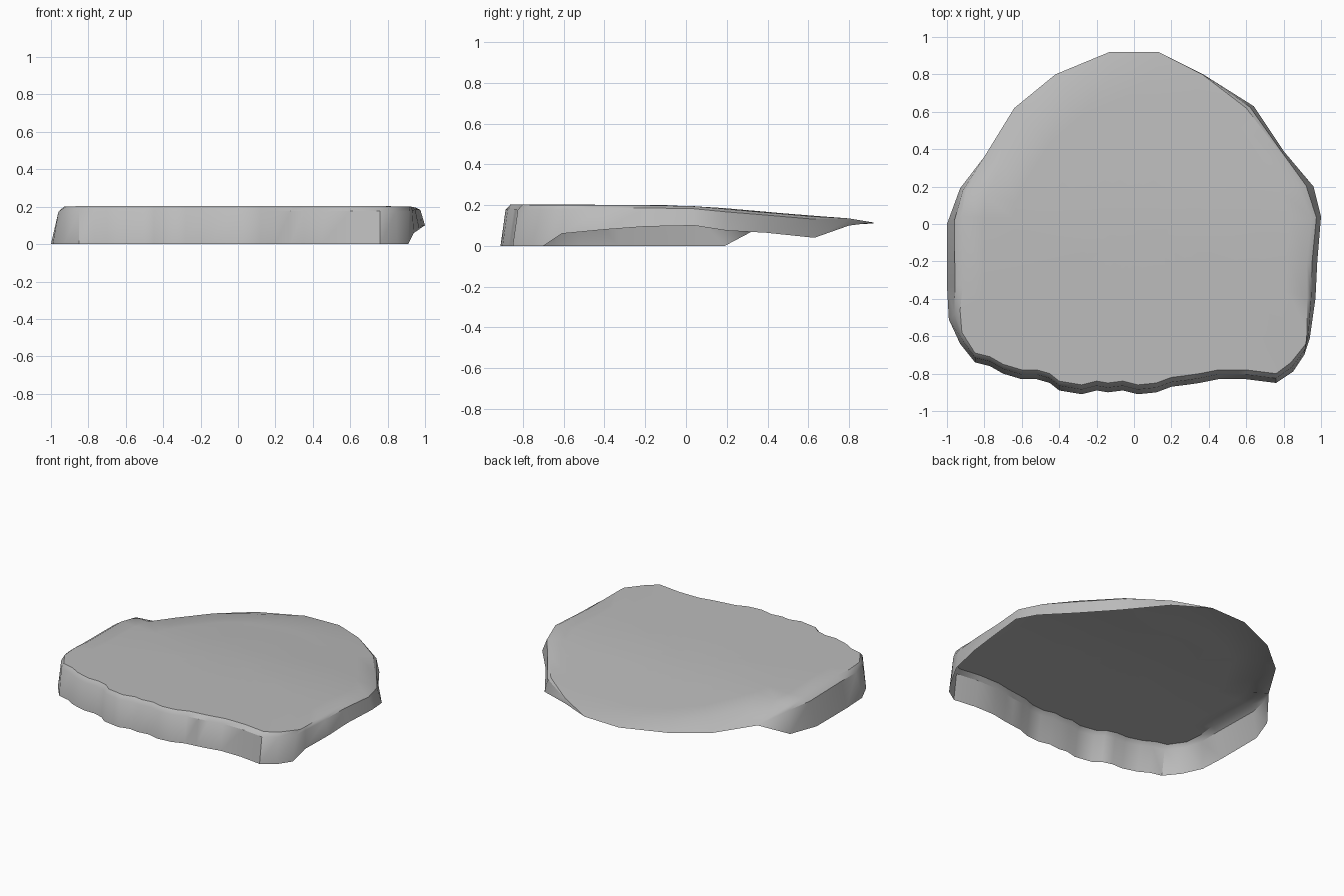
import bpy, bmesh, math
from mathutils import Vector

default = bpy.data.objects.get("Cube")
if default:
    bpy.data.objects.remove(default)

stone = bpy.data.materials.new("stone grey")
stone.use_nodes = True
colour = (0.5, 0.5, 0.5, 1)
stone.diffuse_color = colour
stone.node_tree.nodes["Principled BSDF"].inputs["Base Color"].default_value = colour


def point(x, y, z):
    """Point given in hundredths of a unit."""
    return Vector((x, y, z)) / 100


def lerp(a, b, t):
    return a + (b - a) * t


# Height of the top surface from front to back
slope = [(-100, 20.5), (-10, 20), (20, 18.5), (40, 16.5), (80, 13.5), (92, 11.5)]


def top_height(y):
    for (y0, z0), (y1, z1) in zip(slope, slope[1:]):
        if y * 100 <= y1:
            return lerp(z0, z1, (y * 100 - y0) / (y1 - y0)) / 100
    return slope[-1][1] / 100


# Chipped front rim, left to right as seen from the front
front_rim = [(-85, -69), (-77, -71), (-70, -75), (-60, -78), (-52, -78), (-45, -80),
             (-40, -84), (-28, -86), (-20, -84), (-14, -85), (-6, -84), (2, -86),
             (12, -85), (20, -82), (28, -81), (35, -80), (45, -78), (60, -78), (76, -80)]

# Sides: lower edge point, then upper edge point
right_corner_side = [((85, -79, 0), (84, -74, 20)), ((91, -70, 0), (92, -64, 20)),
                     ((94, -61, 6), (92.5, -58, 20)), ((97, -40, 8), (92.5, -40, 20)),
                     ((98, -20, 9.5), (92.5, -20, 20)), ((100, 4, 10), (95, 3, 19.5)),
                     ((96, 20, 7.5), (88, 21, 18)), ((80, 39, 6.5), (78, 38, 16.5)),
                     ((64, 63, 4), (60, 62, 14.5)), ((37, 80, 10), (36.5, 80, 13.5))]
thin_back = [(13, 92, 11.5), (-13, 92, 11), (-42, 80, 10.5), (-64, 62, 9.5), (-80, 36, 9)]
left_side = [((-93, 19, 0), (-90, 17, 18)), ((-100, 0, 0), (-92, 4, 19.5)),
             ((-100, -33, 0), (-91.5, -33, 20)), ((-99, -51, 0), (-93, -46, 20)),
             ((-93, -64, 0), (-92, -58, 20))]

lower, upper = [], []
for x, y in front_rim:
    upper.append(point(x, y, top_height(y / 100) * 100))
    lower.append(point(x, y - 5, 0))
for low, high in right_corner_side + [(p, p) for p in thin_back] + left_side:
    lower.append(point(*low))
    upper.append(point(*high))

# Rings run from the lower edge, over the worn rim, towards the middle of the top
shoulder = [Vector((*lerp(a, b, 0.5).xy, lerp(a.z, b.z, 0.87))) for a, b in zip(lower, upper)]
rings = [lower, shoulder, upper]
for scale in (0.88, 0.7, 0.45, 0.2):
    rings.append([Vector((p.x * scale, p.y * scale, top_height(p.y * scale))) for p in upper])

bm = bmesh.new()
loops = [[bm.verts.new(p) for p in ring] for ring in rings]
count = len(lower)
for outer, inner in zip(loops, loops[1:]):
    for i in range(count):
        j = (i + 1) % count
        bm.faces.new((outer[i], outer[j], inner[j], inner[i]))
bm.faces.new(loops[-1])
bmesh.ops.remove_doubles(bm, verts=bm.verts, dist=0.001)

# Open-bottomed stone slab
mesh = bpy.data.meshes.new("stone_slab")
bm.to_mesh(mesh)
bm.free()
mesh.materials.append(stone)
slab = bpy.data.objects.new("stone_slab", mesh)
bpy.context.collection.objects.link(slab)
bpy.context.view_layer.objects.active = slab
slab.select_set(True)
bpy.ops.object.shade_smooth_by_angle(angle=math.radians(35))
